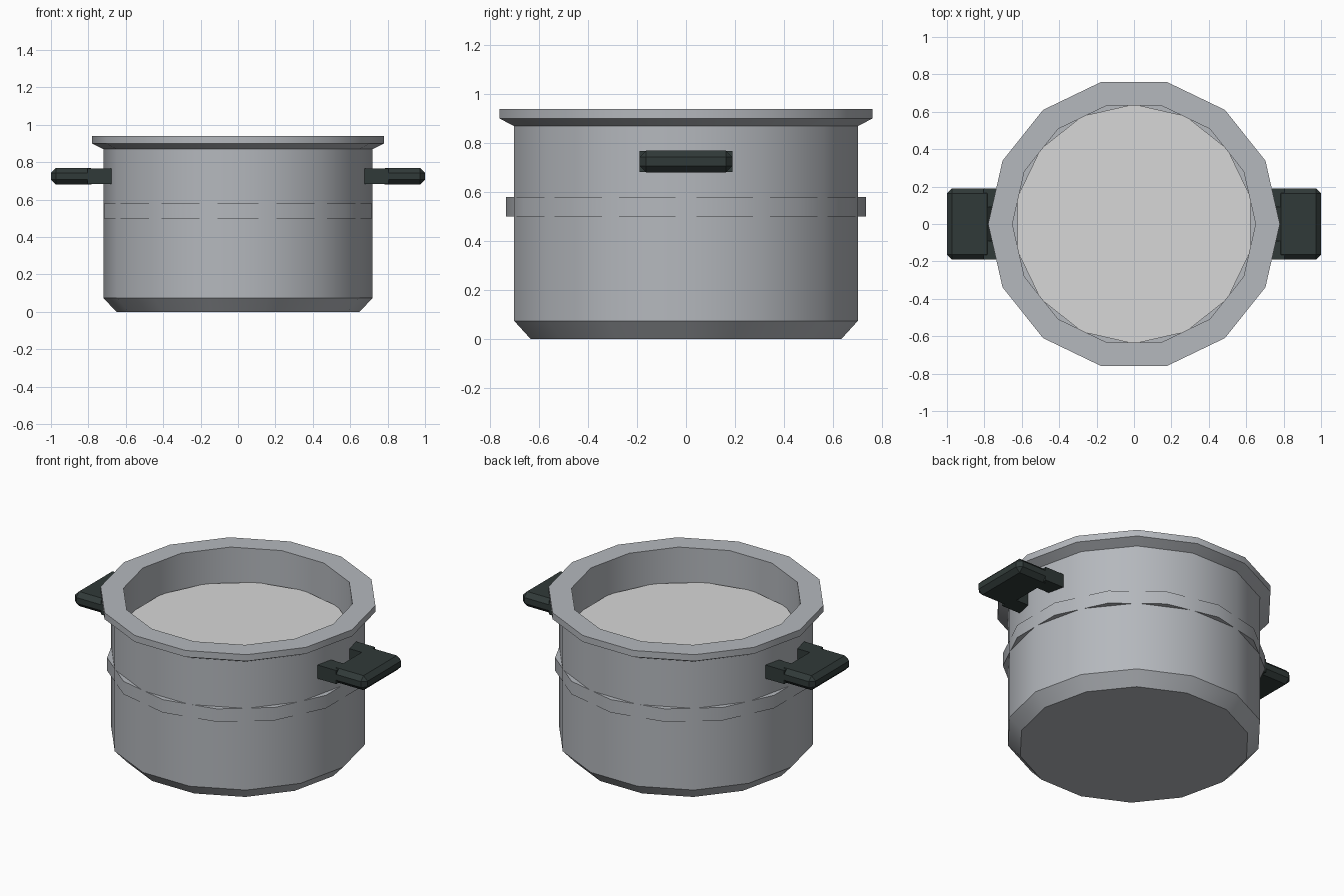
import bpy, bmesh, math

SIDES = 14

cube = bpy.data.objects.get("Cube")
if cube:
    bpy.data.objects.remove(cube, do_unlink=True)


def material(name, color):
    m = bpy.data.materials.new(name)
    m.use_nodes = True
    m.diffuse_color = (*color, 1)
    m.node_tree.nodes["Principled BSDF"].inputs["Base Color"].default_value = (*color, 1)
    return m


steel = material("brushed steel", (0.46, 0.48, 0.51))
liquid = material("pale liquid", (0.68, 0.68, 0.68))
dark = material("dark handle", (0.03, 0.042, 0.04))


def add_object(name, bm, mat, smooth=True):
    bmesh.ops.recalc_face_normals(bm, faces=bm.faces)
    mesh = bpy.data.meshes.new(name)
    bm.to_mesh(mesh)
    bm.free()
    mesh.materials.append(mat)
    obj = bpy.data.objects.new(name, mesh)
    bpy.context.collection.objects.link(obj)
    if smooth:
        bpy.ops.object.select_all(action="DESELECT")
        obj.select_set(True)
        bpy.context.view_layer.objects.active = obj
        bpy.ops.object.shade_smooth_by_angle(angle=math.radians(30))
    return obj


def lathe(name, profile, mat, turn=0.0):
    """Revolve (radius, z) points, closing both ends with flat caps."""
    bm = bmesh.new()
    rings = []
    for r, z in profile:
        angles = [math.tau * (i + turn) / SIDES for i in range(SIDES)]
        rings.append([bm.verts.new((r * math.cos(a), r * math.sin(a), z)) for a in angles])
    for low, high in zip(rings, rings[1:]):
        for i in range(SIDES):
            j = (i + 1) % SIDES
            bm.faces.new((low[i], low[j], high[j], high[i]))
    bm.faces.new(rings[0])
    bm.faces.new(rings[-1])
    return add_object(name, bm, mat)


def box(name, x, y, z, mat, bevel=0.0):
    bm = bmesh.new()
    bmesh.ops.create_cube(bm, size=1)
    for v in bm.verts:
        for axis, (lo, hi) in enumerate((x, y, z)):
            v.co[axis] = hi if v.co[axis] > 0 else lo
    if bevel:
        bmesh.ops.bevel(bm, geom=bm.edges[:], offset=bevel, segments=1, affect="EDGES")
    return add_object(name, bm, mat, smooth=False)


# Pot: chamfered base, straight wall, flared rim, inner wall and floor
lathe("pot_body", [(0.65, 0), (0.72, 0.075), (0.72, 0.87), (0.78, 0.90),
                   (0.78, 0.94), (0.65, 0.94), (0.65, 0.08)], steel)

# Band turned half a step so that its corners break through the wall
lathe("wall_band", [(0.735, 0.50), (0.735, 0.58)], steel, turn=0.5)

# Contents
lathe("liquid_surface", [(0.64, 0.69), (0.64, 0.73)], liquid, turn=0.5)

# Handles: a bevelled grip on two square brackets at each side
for side, label in ((1, "left"), (-1, "right")):
    def span(a, b):
        return tuple(sorted((side * a, side * b)))
    box(f"{label}_handle_grip", span(0.76, 1.0), (-0.19, 0.19), (0.68, 0.77), dark, 0.027)
    for end, place in ((-1, "front"), (1, "back")):
        y = tuple(sorted((end * 0.09, end * 0.19)))
        box(f"{label}_handle_{place}_bracket", span(0.665, 0.805), y, (0.683, 0.767), dark)
